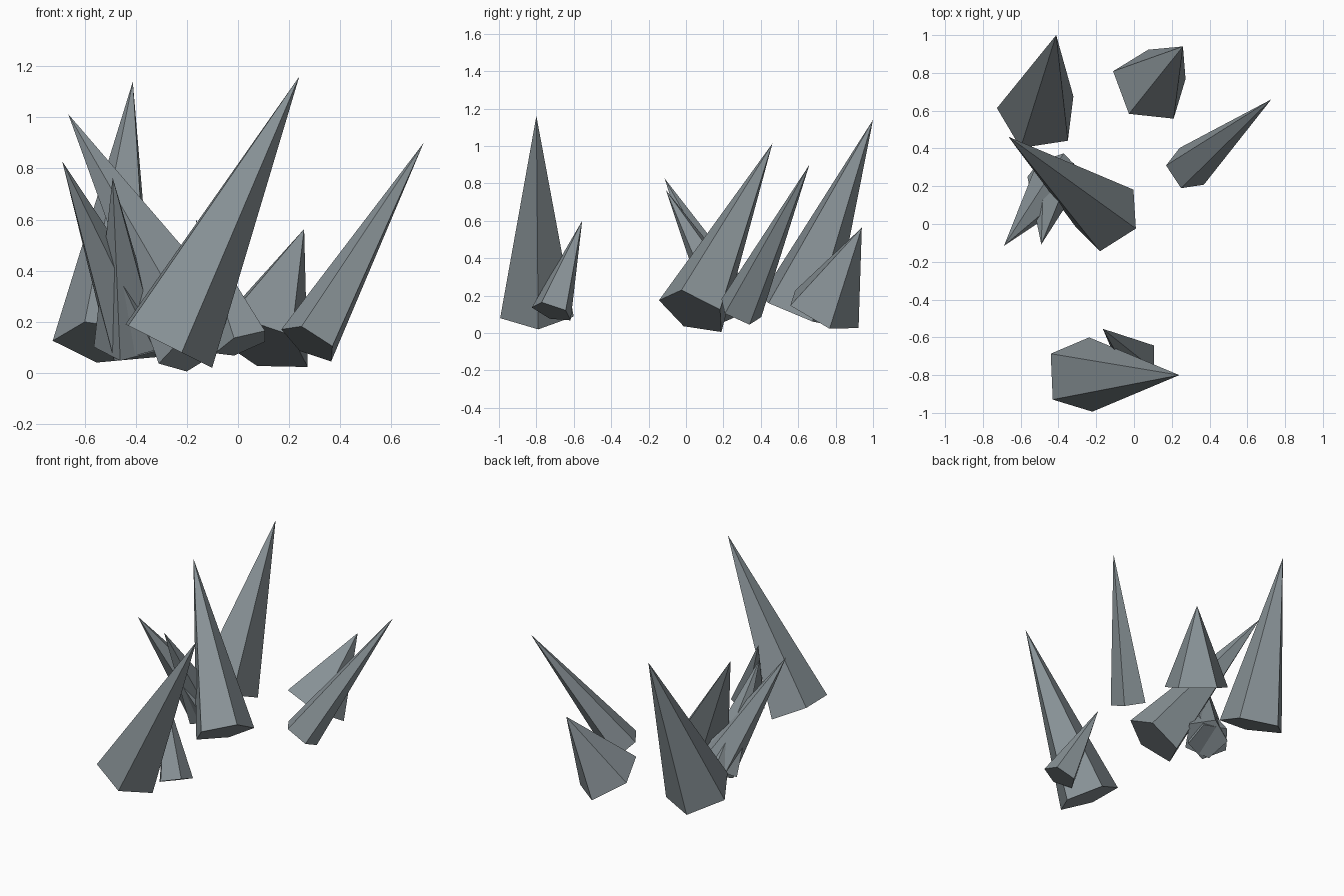
import bpy, bmesh, math
from mathutils import Vector

if "Cube" in bpy.data.objects:
    bpy.data.objects.remove(bpy.data.objects["Cube"])

SIDES = 5

# Shared slate stone material
stone = bpy.data.materials.new("slate_stone")
stone.diffuse_color = (0.25, 0.29, 0.31, 1.0)
stone.use_nodes = True
stone.node_tree.nodes["Principled BSDF"].inputs["Base Color"].default_value = stone.diffuse_color


def spike(name, tip, base, corner, radius):
    """Flat-shaded pyramid: base is square to its axis, one base corner points at 'corner'."""
    tip, base, corner = Vector(tip), Vector(base), Vector(corner)
    axis = (tip - base).normalized()
    u = corner - base
    u = (u - axis * u.dot(axis)).normalized()
    v = axis.cross(u)
    bm = bmesh.new()
    ring = []
    for i in range(SIDES):
        a = 2 * math.pi * i / SIDES
        ring.append(bm.verts.new(base + radius * (math.cos(a) * u + math.sin(a) * v)))
    top = bm.verts.new(tip)
    bm.faces.new(ring[::-1])
    for i in range(SIDES):
        bm.faces.new((ring[i], ring[(i + 1) % SIDES], top))
    mesh = bpy.data.meshes.new(name)
    bm.to_mesh(mesh)
    bm.free()
    mesh.materials.append(stone)
    obj = bpy.data.objects.new(name, mesh)
    bpy.context.collection.objects.link(obj)
    return obj


# Front pair
spike("front_large_spike", (0.24, -0.80, 1.16), (-0.286, -0.80, 0.112), (-0.10, -0.79, 0.02), 0.207)
spike("front_small_spike", (-0.165, -0.555, 0.60), (0.018, -0.717, 0.113), (0.106, -0.643, 0.121), 0.115)

# Right and back spikes
spike("right_spike", (0.727, 0.66, 0.90), (0.279, 0.29, 0.117), (0.17, 0.31, 0.17), 0.123)
spike("back_left_spike", (-0.412, 1.0, 1.14), (-0.51, 0.583, 0.117), (-0.553, 0.78, 0.037), 0.218)
spike("back_right_spike", (0.259, 0.94, 0.563), (0.084, 0.728, 0.115), (0.074, 0.923, 0.024), 0.214)

# Left cluster
spike("left_large_spike", (-0.665, 0.462, 1.013), (-0.137, 0.038, 0.114), (0.0, 0.183, 0.123), 0.197)
spike("left_outer_spike", (-0.688, -0.115, 0.827), (-0.39, 0.25, 0.125), (-0.37, 0.385, 0.203), 0.145)
spike("left_inner_spike", (-0.491, -0.108, 0.765), (-0.425, 0.25, 0.115), (-0.565, 0.25, 0.10), 0.14)
